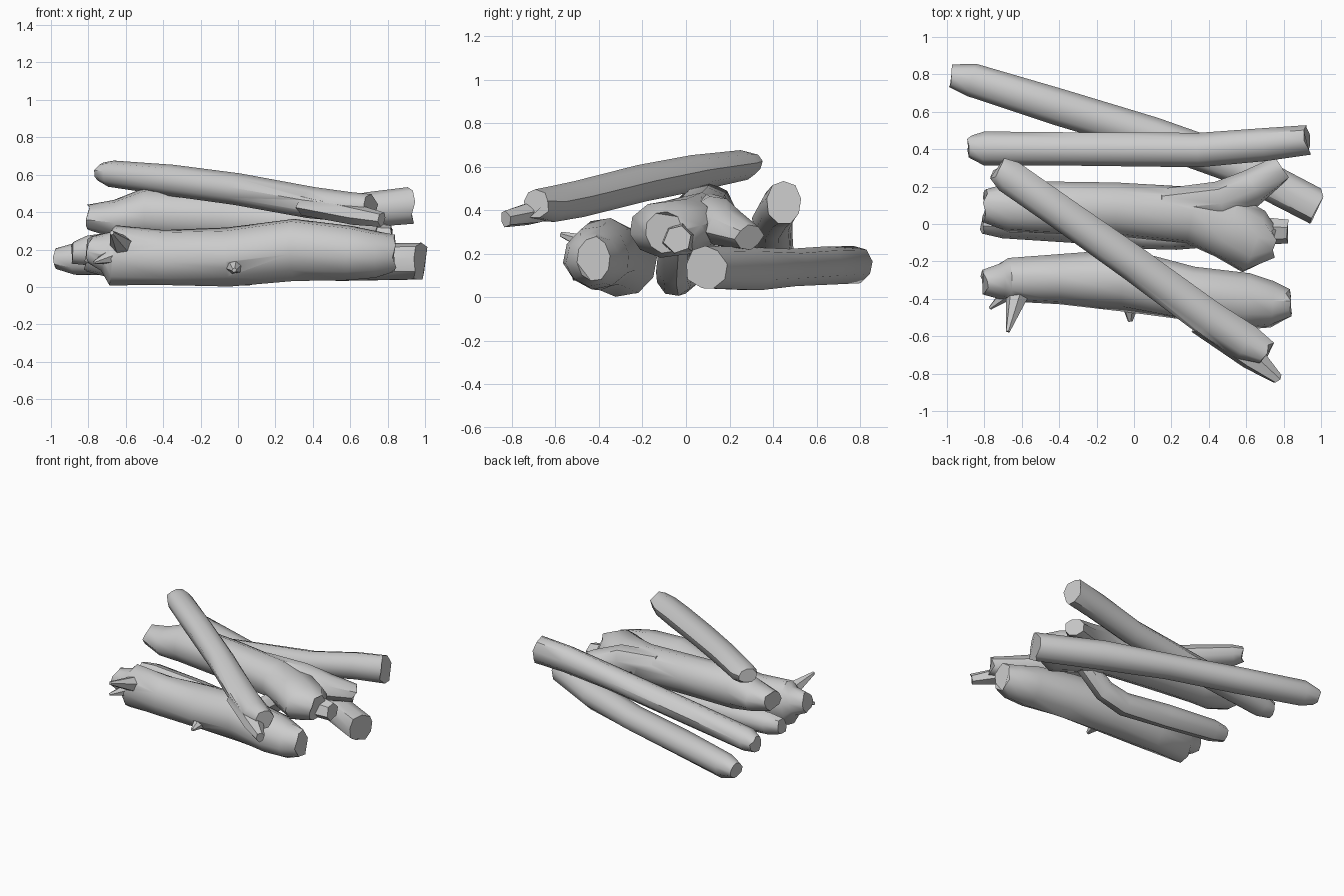
import bpy, bmesh, math, random
from mathutils import Vector

if "Cube" in bpy.data.objects:
    bpy.data.objects.remove(bpy.data.objects["Cube"])

random.seed(4)
bark = bpy.data.materials.new("grey_wood")
bark.diffuse_color = (0.6, 0.6, 0.6, 1)
bark.use_nodes = True
bark.node_tree.nodes["Principled BSDF"].inputs["Base Color"].default_value = bark.diffuse_color


def shade(ob):
    bpy.ops.object.select_all(action='DESELECT')
    ob.select_set(True)
    bpy.context.view_layer.objects.active = ob
    bpy.ops.object.shade_smooth_by_angle(angle=math.radians(45))


def log(name, stations, sides=9, jitter=0.04):
    """Loft rings along a path; each station is x, y, z, half width, half height."""
    bm = bmesh.new()
    pts = [Vector(s[:3]) for s in stations]
    rings = []
    for i, s in enumerate(stations):
        t = (pts[min(i + 1, len(pts) - 1)] - pts[max(i - 1, 0)]).normalized()
        side = Vector((0, 0, 1)).cross(t).normalized()
        up = t.cross(side)
        ring = []
        for k in range(sides):
            a = 2 * math.pi * (k + 0.25) / sides
            j = 1.03 + random.uniform(-jitter, jitter)
            p = pts[i] + side * math.cos(a) * s[3] * j + up * math.sin(a) * s[4] * j
            if i in (0, len(stations) - 1):      # ragged sawn ends
                p += t * random.uniform(-0.2, 0.2) * s[3]
            p.z = max(p.z, 0)
            ring.append(bm.verts.new(p))
        rings.append(ring)
    for a, b in zip(rings, rings[1:]):
        for k in range(sides):
            n = (k + 1) % sides
            bm.faces.new((a[k], a[n], b[n], b[k]))
    bm.faces.new(rings[0][::-1])
    bm.faces.new(rings[-1])
    bmesh.ops.recalc_face_normals(bm, faces=bm.faces)
    me = bpy.data.meshes.new(name)
    bm.to_mesh(me)
    bm.free()
    me.materials.append(bark)
    ob = bpy.data.objects.new(name, me)
    bpy.context.collection.objects.link(ob)
    shade(ob)
    return ob


def twig(name, base, tip, r, taper=0.2):
    """Short broken branch stub."""
    return log(name, [(*base, r, r), (*tip, r * taper, r * taper)], 6, 0.1)


def graft(trunk, *parts):
    """Merge branches into the trunk so no hidden faces remain."""
    for part in parts:
        mod = trunk.modifiers.new("graft", 'BOOLEAN')
        mod.operation, mod.solver, mod.object = 'UNION', 'EXACT', part
        bpy.context.view_layer.objects.active = trunk
        bpy.ops.object.modifier_apply(modifier=mod.name)
        bpy.data.objects.remove(part, do_unlink=True)
    shade(trunk)


# Thin log lying diagonally on top, with a split end
top = log("top_log", [(-.725, .295, .615, .065, .05), (-.67, .255, .605, .088, .07),
                      (-.35, .03, .57, .09, .083), (0, -.215, .52, .092, .083),
                      (.4, -.505, .45, .098, .085), (.60, -.635, .425, .095, .08),
                      (.71, -.69, .43, .065, .065)])
split = log("top_log_split", [(.36, -.52, .44, .075, .06), (.63, -.715, .385, .07, .055),
                              (.77, -.83, .36, .03, .04)], 6)
graft(top, split)

# Thick front log with broken twigs
front = log("front_log", [(-.80, -.31, .2, .065, .07), (-.71, -.305, .19, .095, .1),
                          (-.67, -.30, .17, .115, .155), (-.4, -.295, .155, .13, .145),
                          (-.05, -.295, .16, .165, .15), (.3, -.37, .2, .145, .16),
                          (.6, -.41, .18, .15, .14), (.74, -.43, .175, .12, .12),
                          (.83, -.425, .175, .075, .1)], 10)
graft(front,
      twig("front_twig_long", (-.62, -.36, .22), (-.675, -.575, .29), .06),
      twig("front_twig_end", (-.66, -.36, .17), (-.77, -.45, .13), .045),
      twig("front_twig_middle", (-.02, -.40, .12), (-.02, -.52, .09), .06))

# Thick middle log with a forked right end and a branch dropping underneath
middle = log("middle_log", [(-.80, .1, .37, .085, .065), (-.66, .09, .36, .13, .10),
                            (-.5, .09, .385, .135, .14), (-.1, .075, .37, .14, .135),
                            (.3, .05, .345, .15, .13), (.5, -.015, .325, .175, .13),
                            (.64, -.095, .31, .17, .125), (.74, -.10, .3, .085, .095)], 10)
fork = log("middle_fork", [(.15, .10, .39, .085, .09), (.45, .125, .37, .1, .095),
                           (.62, .19, .315, .1, .09), (.78, .29, .275, .07, .058)], 8)
stub = twig("middle_stub", (.62, -.03, .27), (.82, -.035, .27), .08, .8)
lower = log("lower_branch", [(-.81, .0, .14, .05, .055), (-.7, .0, .13, .075, .075),
                             (-.3, -.02, .105, .08, .085), (.05, -.05, .085, .08, .08),
                             (.22, -.06, .13, .075, .075), (.42, -.05, .28, .07, .07)], 8)
graft(middle, fork, stub, lower)

# Leaning log, low on the left and high on the right
log("leaning_log", [(-.885, .415, .18, .06, .055), (-.80, .405, .19, .088, .08),
                    (-.3, .40, .26, .088, .085), (.35, .395, .35, .088, .085),
                    (.7, .425, .41, .088, .095), (.925, .45, .435, .08, .10)], 9)

# Long log lying on the ground at the back
log("back_log", [(-.975, .79, .15, .06, .055), (-.87, .77, .15, .09, .085),
                 (-.4, .625, .145, .095, .088), (.1, .475, .135, .095, .088),
                 (.55, .31, .13, .098, .098), (.97, .095, .135, .097, .1)], 9)
